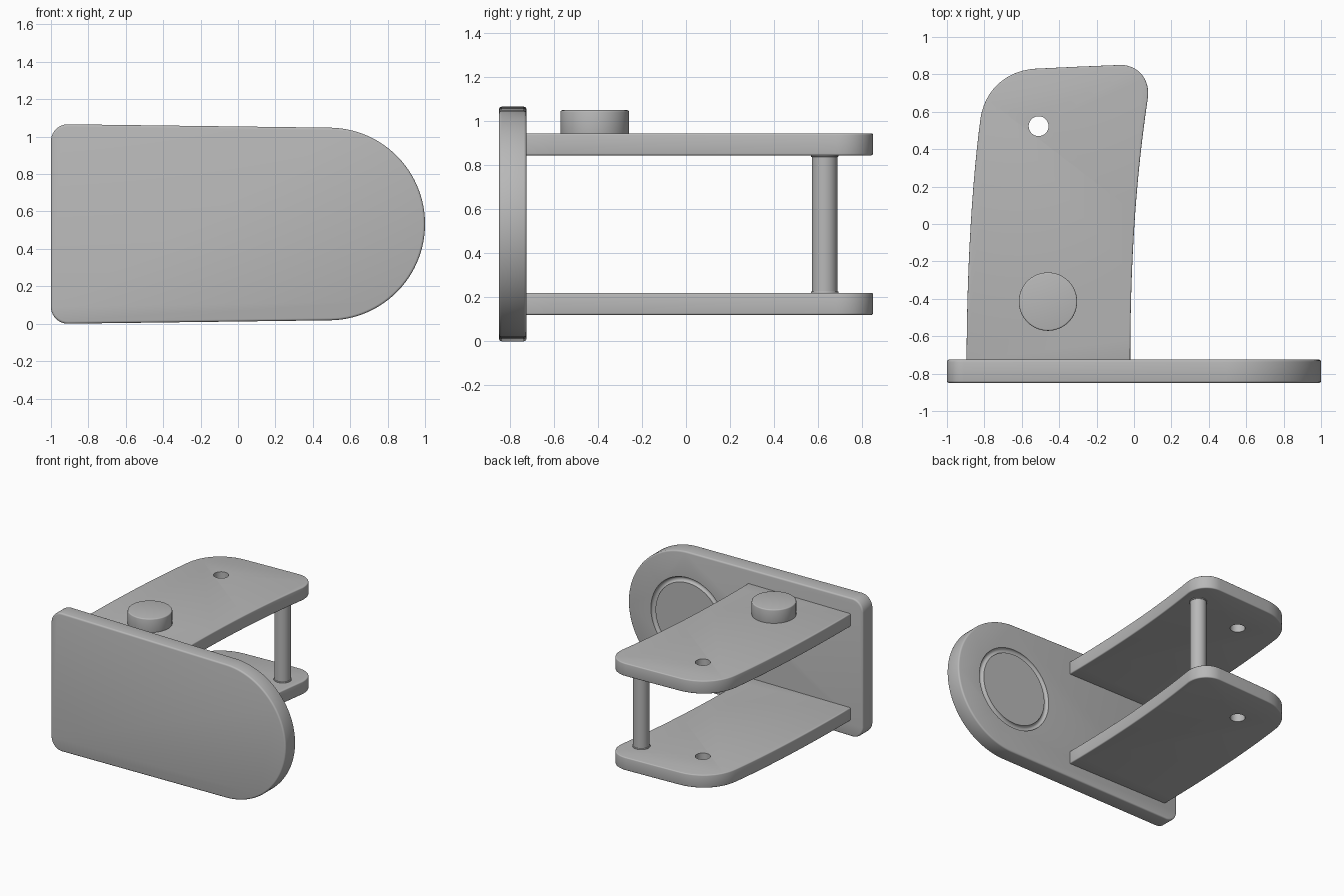
import bpy, bmesh, math
from mathutils import Vector, Matrix
from mathutils.geometry import interpolate_bezier

cube = bpy.data.objects.get("Cube")
if cube:
    bpy.data.objects.remove(cube, do_unlink=True)

grey = bpy.data.materials.new("plain grey")
grey.use_nodes = True
colour = (0.48, 0.48, 0.48, 1)
grey.diffuse_color = colour
grey.node_tree.nodes["Principled BSDF"].inputs["Base Color"].default_value = colour


def activate(ob):
    bpy.ops.object.select_all(action='DESELECT')
    ob.select_set(True)
    bpy.context.view_layer.objects.active = ob


def finish(ob, bevel=0.0):
    """Colour a part, soften its rims and shade it smooth."""
    ob.data.materials.clear()
    ob.data.materials.append(grey)
    activate(ob)
    if bevel:
        mod = ob.modifiers.new("soft rim", 'BEVEL')
        mod.width, mod.segments = bevel, 3
        mod.limit_method, mod.angle_limit = 'ANGLE', math.radians(40)
        bpy.ops.object.modifier_apply(modifier=mod.name)
    return ob


def smooth(ob):
    activate(ob)
    bpy.ops.object.shade_smooth_by_angle(angle=math.radians(35))


def extrude(name, outline, depth, matrix):
    """Solid slab from a flat outline, placed by a matrix."""
    bm = bmesh.new()
    face = bm.faces.new([bm.verts.new((x, y, 0)) for x, y in outline])
    new = bmesh.ops.extrude_face_region(bm, geom=[face])["geom"]
    bmesh.ops.translate(bm, vec=(0, 0, depth),
                        verts=[v for v in new if isinstance(v, bmesh.types.BMVert)])
    bm.transform(matrix)
    bmesh.ops.recalc_face_normals(bm, faces=bm.faces)
    me = bpy.data.meshes.new(name)
    bm.to_mesh(me)
    bm.free()
    ob = bpy.data.objects.new(name, me)
    bpy.context.collection.objects.link(ob)
    return ob


def cylinder(name, x, y, z0, z1, radius):
    bpy.ops.mesh.primitive_cylinder_add(vertices=64, radius=radius, depth=z1 - z0,
                                        location=(x, y, (z0 + z1) / 2))
    ob = bpy.context.object
    ob.name = name
    return ob


def cut(ob, cutter):
    activate(ob)
    mod = ob.modifiers.new("cut", 'BOOLEAN')
    mod.operation, mod.object, mod.solver = 'DIFFERENCE', cutter, 'EXACT'
    bpy.ops.object.modifier_apply(modifier=mod.name)
    bpy.data.objects.remove(cutter, do_unlink=True)


def arc(cx, cy, r, start, end, n):
    return [(cx + r * math.cos(math.radians(start + (end - start) * i / n)),
             cy + r * math.sin(math.radians(start + (end - start) * i / n)))
            for i in range(n + 1)]


def bezier(a, b, c, d, n=14):
    pts = interpolate_bezier(*[Vector(p).to_3d() for p in (a, b, c, d)], n)
    return [(p.x, p.y) for p in pts[:-1]]


# Upright plate: small corners on one end, full round on the other
MID = 0.533
outline = (arc(0.485, MID, 0.515, -89, 89, 64)
           + arc(-0.91, 2 * MID - 0.09, 0.09, 90, 180, 10)
           + arc(-0.91, 0.09, 0.09, 180, 270, 10))
upright = Matrix.Translation((0, -0.725, 0)) @ Matrix.Rotation(math.pi / 2, 4, 'X')
plate = finish(extrude("upright_plate", outline, 0.125, upright), 0.012)

# Shallow ring groove in the back of the plate
bpy.ops.mesh.primitive_torus_add(major_segments=96, minor_segments=16,
                                 major_radius=0.297, minor_radius=0.02,
                                 location=(0.49, -0.725, MID),
                                 rotation=(math.pi / 2, 0, 0))
cut(plate, bpy.context.object)
smooth(plate)

# Two curved arms with a through hole
arm_outline = (
    bezier((-0.02, -0.74), (-0.02, -0.2), (0.01, 0.25), (0.075, 0.68))
    + bezier((0.075, 0.68), (0.085, 0.78), (0.015, 0.855), (-0.08, 0.85))
    + bezier((-0.08, 0.85), (-0.23, 0.845), (-0.38, 0.837), (-0.53, 0.83), 3)
    + bezier((-0.53, 0.83), (-0.68, 0.82), (-0.795, 0.72), (-0.82, 0.57))
    + bezier((-0.82, 0.57), (-0.87, 0.2), (-0.895, -0.3), (-0.895, -0.74))
    + [(-0.895, -0.74)])
for name, z in (("lower_arm", 0.12), ("upper_arm", 0.845)):
    arm = finish(extrude(name, arm_outline, 0.1, Matrix.Translation((0, 0, z))), 0.008)
    cut(arm, cylinder("hole_cutter", -0.51, 0.523, z - 0.1, z + 0.2, 0.053))
    smooth(arm)

# Post joining the arms, with a small collar at each end
post = finish(cylinder("post", -0.06, 0.63, 0.21, 0.855, 0.058))
smooth(post)
for name, z in (("lower_collar", 0.215), ("upper_collar", 0.838)):
    smooth(finish(cylinder(name, -0.06, 0.63, z, z + 0.012, 0.063), 0.003))

# Round button on the upper arm
smooth(finish(cylinder("button", -0.46, -0.415, 0.93, 1.05, 0.156), 0.008))
